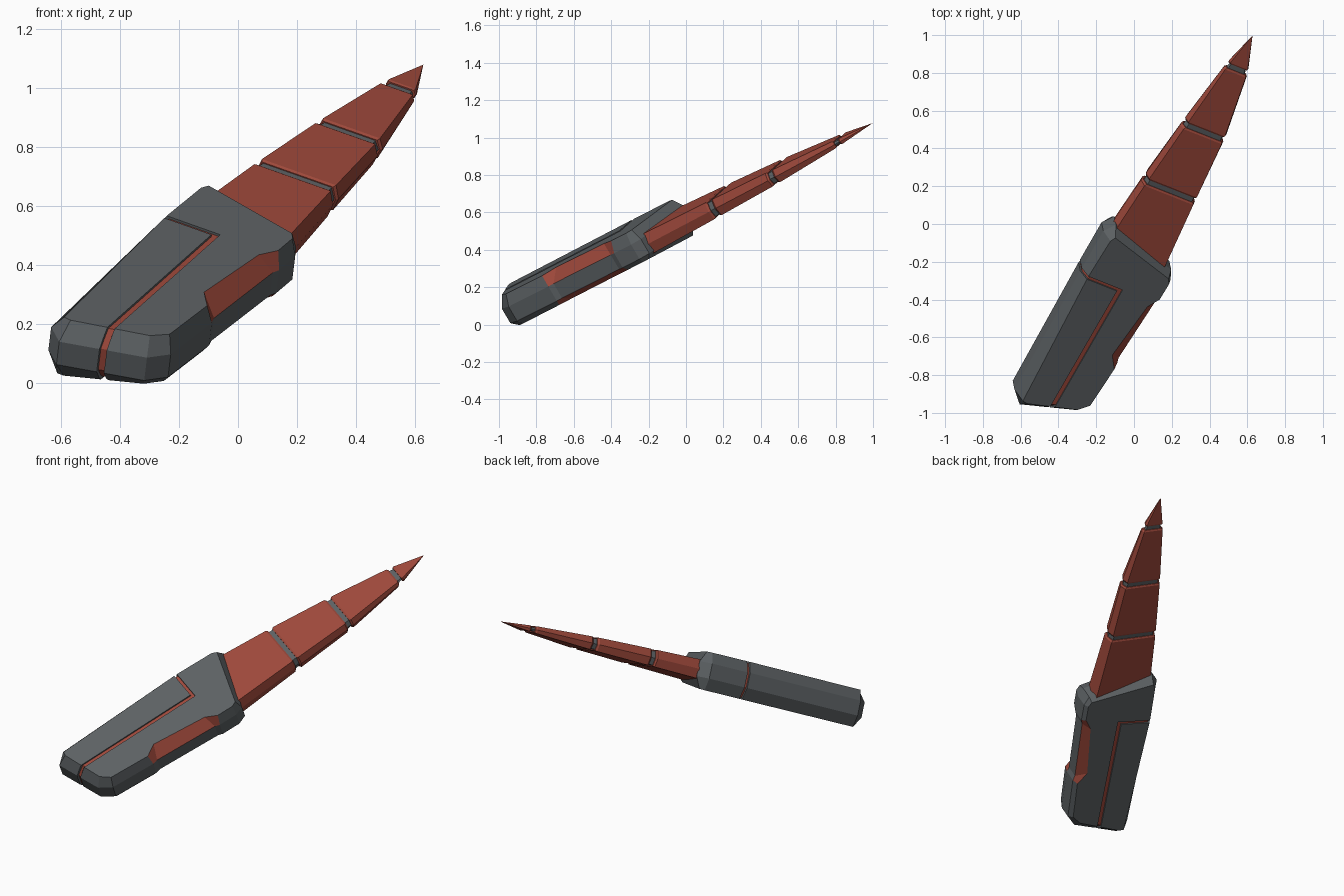
import bpy, bmesh
from math import radians
from mathutils import Matrix, Vector

old = bpy.data.objects.get("Cube")
if old:
    bpy.data.objects.remove(old, do_unlink=True)


def material(name, colour):
    m = bpy.data.materials.new(name)
    m.use_nodes = True
    m.diffuse_color = (*colour, 1)
    m.node_tree.nodes["Principled BSDF"].inputs["Base Color"].default_value = (*colour, 1)
    return m


grey = material("dark grey", (0.107, 0.119, 0.126))
red = material("rust red", (0.34, 0.065, 0.043))

# Tilted frame: local x = width, y = length, z = thickness
turn = (Matrix.Rotation(radians(-30), 4, 'Z') @ Matrix.Rotation(radians(24), 4, 'X')
        @ Matrix.Rotation(radians(20), 4, 'Y'))
frame = turn @ Matrix.Translation((0, 0, 0.49))


def loft(name, rings, mats, paint=None):
    """Skin a stack of equal rings, capped at both ends."""
    bm = bmesh.new()
    loops = [[bm.verts.new(p) for p in ring] for ring in rings]
    n = len(loops[0])
    for k in range(len(loops) - 1):
        a, b = loops[k], loops[k + 1]
        for i in range(n):
            j = (i + 1) % n
            f = bm.faces.new((a[i], a[j], b[j], b[i]))
            if paint:
                f.material_index = paint(k, i)
    bm.faces.new(loops[0])
    bm.faces.new(loops[-1])
    bmesh.ops.remove_doubles(bm, verts=bm.verts, dist=1e-5)
    bmesh.ops.recalc_face_normals(bm, faces=bm.faces)
    mesh = bpy.data.meshes.new(name)
    bm.to_mesh(mesh)
    bm.free()
    ob = bpy.data.objects.new(name, mesh)
    bpy.context.scene.collection.objects.link(ob)
    for m in mats:
        mesh.materials.append(m)
    ob.matrix_world = frame
    return ob


# Handle outlines as (length, width): flat face, then the wider side wall
face = [(-.925, -.235), (-.85, .03), (-.80, .08), (-.55, .095), (-.477, .045),
        (-.139, .08), (-.072, .12), (.03, .122), (.06, .105), (.168, -.27),
        (.14, -.285), (-.105, -.293), (-.92, -.262)]
wall = [(-.975, -.245), (-.885, .045), (-.815, .10), (-.54, .115), (-.508, .107),
        (-.113, .128), (-.085, .138), (.03, .14), (.085, .115), (.21, -.28),
        (.15, -.325), (-.105, -.325), (-.905, -.312)]


def handle_rings():
    return [[Vector((v, u, -.083 + .11 * v)) for u, v in face],
            [Vector((v, u, -.045)) for u, v in wall],
            [Vector((v, u, .045)) for u, v in wall],
            [Vector((v, u, .11)) for u, v in face]]


# Grip inlays are the sloped faces along the notch
handle = loft("handle", handle_rings(), [grey, red],
              lambda k, i: int(k != 1 and i in (3, 4, 5)))

# L-shaped groove splits off the left panel
groove = [(-1.1, -.112), (-1.1, -.088), (-.1, -.088), (-.1, -.4), (-.118, -.4), (-.118, -.112)]
cutter = loft("groove_cutter", [[(v, u, z) for u, v in groove] for z in (-.3, .3)], [grey])
cutter.hide_render = True
cut = handle.modifiers.new("groove", 'BOOLEAN')
cut.operation = 'DIFFERENCE'
cut.solver = 'EXACT'
cut.object = cutter
bpy.context.view_layer.objects.active = handle
handle.select_set(True)
bpy.ops.object.modifier_apply(modifier="groove")
bpy.data.objects.remove(cutter, do_unlink=True)

# Red core seen inside the groove
middle = Vector((-.1, -.38, 0))
core = [[middle + (p - middle) * Vector((1, 1, 1)).length / 3 ** .5 for p in r] for r in handle_rings()]
for ring in core:
    for p in ring:
        p.x = middle.x + (p.x - middle.x) * .95
        p.y = middle.y + (p.y - middle.y) * .98
        p.z *= .92
loft("groove_inlay", core, [red])

# Blade stations: length, left edge, right edge, half thickness
stations = [(.05, -.28, .075, .06), (.5, -.252, .038, .05), (.9, -.216, .008, .04),
            (1.3, -.174, -.056, .02), (1.515, -.131, -.131, 0)]


def section(u, inset=0.0):
    """Hexagonal blade section at a given length."""
    for a, b in zip(stations, stations[1:]):
        if u <= b[0]:
            break
    t = (u - a[0]) / (b[0] - a[0])
    left, right, half = [p + (q - p) * t for p, q in zip(a[1:], b[1:])]
    side = min(.015, half * .4)
    left, right = left + inset, right - inset
    half = max(half - inset * .7, 0)
    return [(left, u, half), (right, u, half), (right + side, u, 0),
            (right, u, -half), (left, u, -half), (left - side, u, 0)]


cuts = [(.05, .497), (.525, .885), (.913, 1.29)]
for number, (a, b) in enumerate(cuts, 1):
    loft(f"blade_segment_{number}",
         [section(a, .007), section(a + .01), section(b - .01), section(b, .007)], [red])
    loft(f"blade_band_{number}", [section(b - .02, .012), section(b + .05, .012)], [grey])
loft("blade_tip", [section(1.318, .005), section(1.326), section(1.515)], [red])
